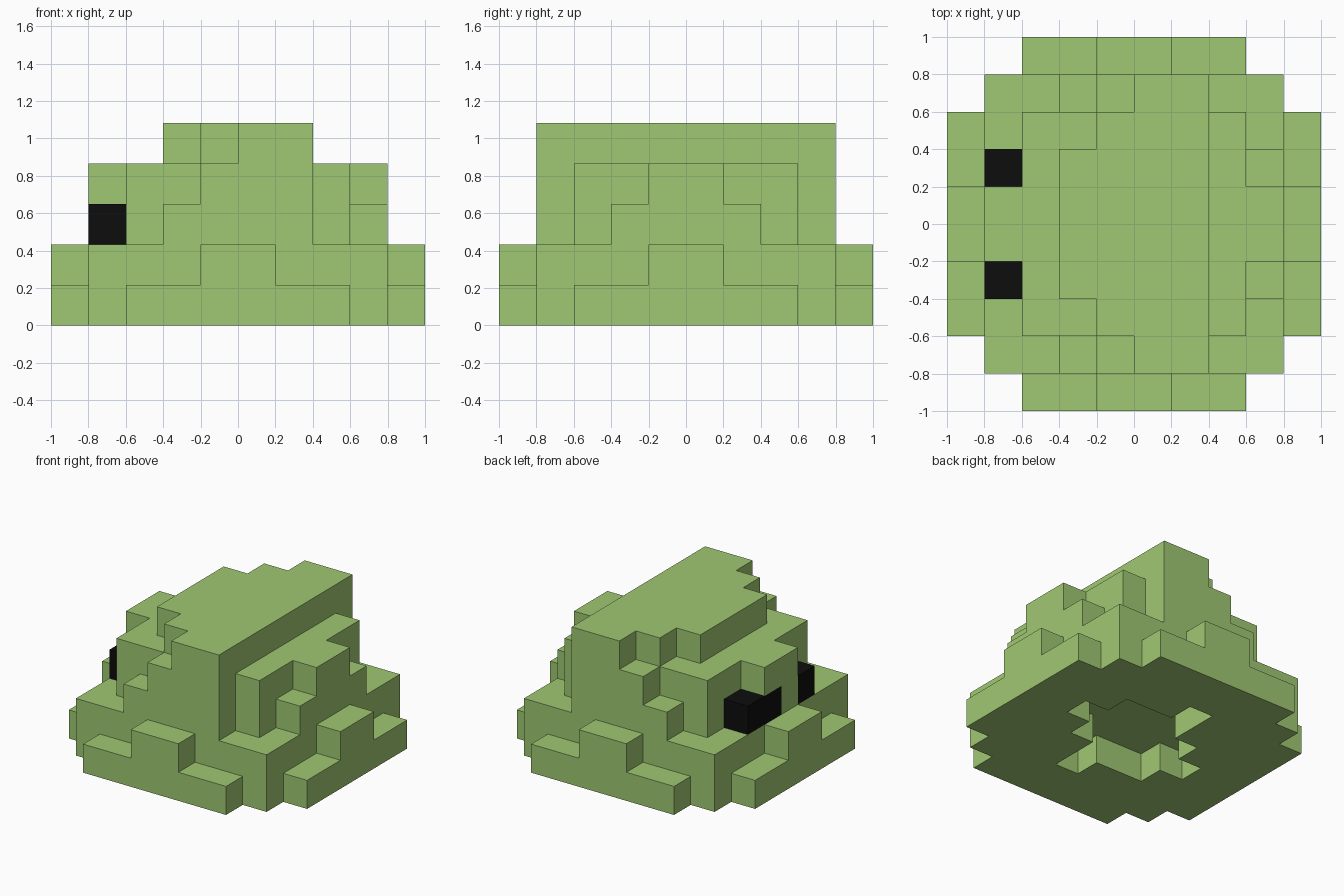
import bpy, bmesh

if "Cube" in bpy.data.objects:
    bpy.data.objects.remove(bpy.data.objects["Cube"])

CELL, RISE = 0.2, 1.083 / 5      # block width and block height


def block(x0, x1, y0, y1, layer):
    """Grid cells filling a rectangle given in cells from the centre."""
    return {(x, y, layer) for x in range(x0, x1) for y in range(y0, y1)}


def band(x0, x1, y0, y1, layer):
    """The same rectangle on both sides of the centre line."""
    return block(x0, x1, y0, y1, layer) | block(x0, x1, -y1, -y0, layer)


def material(name, colour):
    m = bpy.data.materials.new(name)
    m.diffuse_color = (*colour, 1)
    m.use_nodes = True
    m.node_tree.nodes["Principled BSDF"].inputs["Base Color"].default_value = m.diffuse_color
    return m


def build(name, cells, solid, mat):
    """Mesh of the cells' outer faces, skipping faces between touching blocks."""
    bm = bmesh.new()
    for c in cells:
        for axis in range(3):
            for side in (0, 1):
                n = list(c)
                n[axis] += 2 * side - 1
                if tuple(n) in solid:
                    continue
                u, v = (axis + 1) % 3, (axis + 2) % 3
                loop = [(0, 0), (1, 0), (1, 1), (0, 1)]
                verts = []
                for a, b in (loop if side else loop[::-1]):
                    p = list(c)
                    p[axis] += side
                    p[u] += a
                    p[v] += b
                    verts.append(bm.verts.new((p[0] * CELL, p[1] * CELL, p[2] * RISE)))
                bm.faces.new(verts)
    bmesh.ops.remove_doubles(bm, verts=bm.verts, dist=0.001)
    me = bpy.data.meshes.new(name)
    bm.to_mesh(me)
    bm.free()
    me.materials.append(mat)
    bpy.context.collection.objects.link(bpy.data.objects.new(name, me))


# Foot layers: rounded base and the step above it
body = block(-5, 5, -3, 3, 0) | block(-4, 4, -4, 4, 0) | block(-3, 3, -5, 5, 0)
body |= block(-4, 4, -4, 4, 1) | block(-5, 5, -1, 1, 1) | block(-1, 1, -5, 5, 1)
# Middle layers
body |= block(-3, 3, -3, 3, 2) | band(-2, 2, 3, 4, 2)
body |= block(-4, -3, -1, 1, 2) | block(3, 4, -2, 2, 2)
body |= block(-3, 3, -3, 3, 3) | band(-1, 2, 3, 4, 3) | block(-4, 4, -1, 1, 3)
# Crest
body |= block(-2, 2, -2, 2, 4) | band(-1, 2, 2, 3, 4) | band(0, 2, 3, 4, 4)

# Pinwheel hollow in the underside
hollow = block(-2, 2, -2, 2, 0) - block(1, 2, -2, -1, 0) - block(-2, -1, 1, 2, 0)
hollow |= {(0, -3, 0), (2, 0, 0), (-1, 2, 0), (-3, -1, 0)}
body -= hollow

# Eyes and off-centre mouth
left_eye, right_eye, mouth = {(-4, 1, 2)}, {(-4, -2, 2)}, {(-4, 0, 2)}
body -= mouth
solid = body | left_eye | right_eye | mouth

green = material("green", (0.35, 0.58, 0.17))
black = material("black", (0.004, 0.004, 0.004))
build("body", body, solid, green)
build("left_eye", left_eye, solid, black)
build("right_eye", right_eye, solid, black)
build("mouth", mouth, solid, black)
